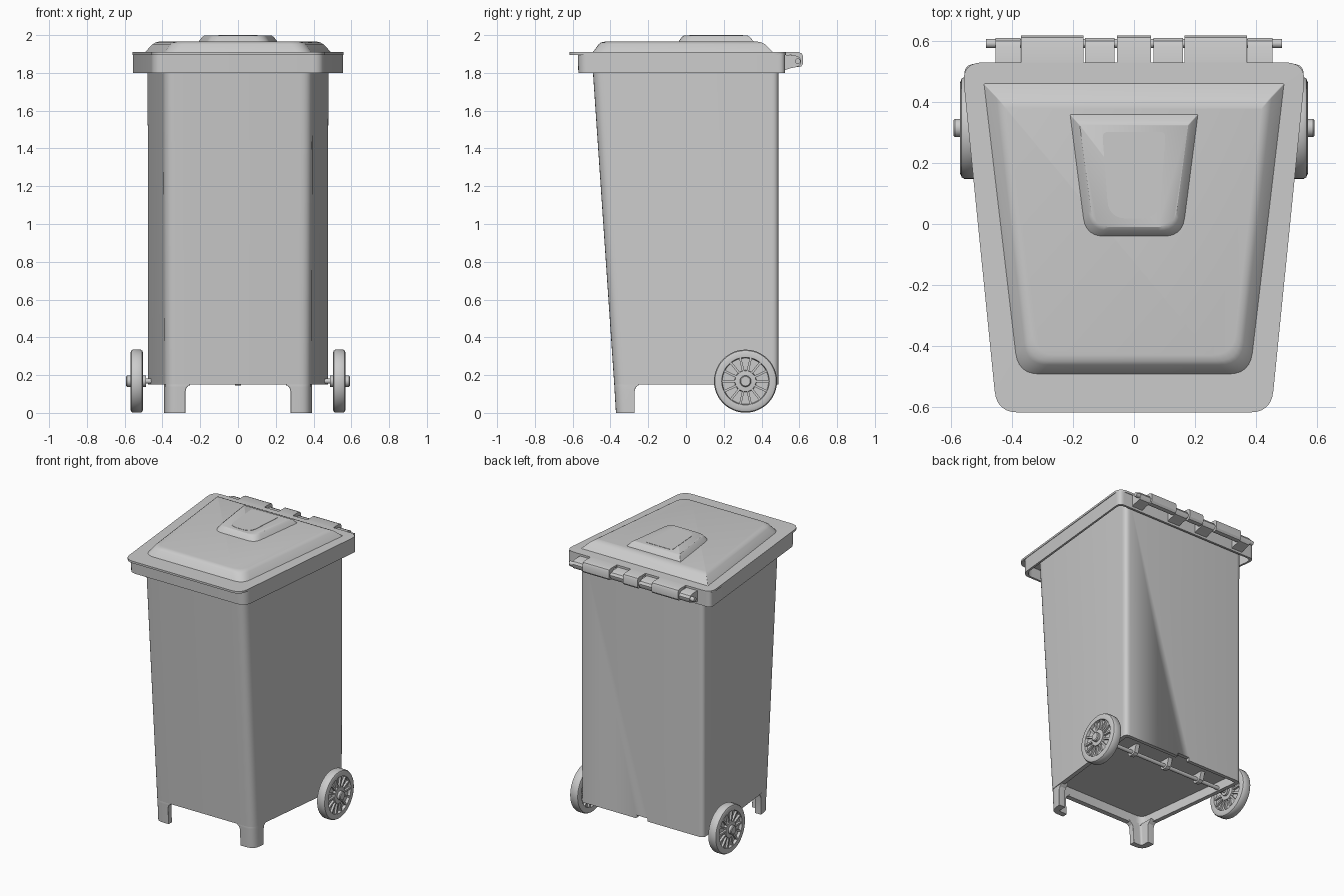
import bpy, bmesh, math
from mathutils import Vector

if "Cube" in bpy.data.objects:
    bpy.data.objects.remove(bpy.data.objects["Cube"])

grey = bpy.data.materials.new("grey_plastic")
grey.diffuse_color = (0.6, 0.6, 0.6, 1)
grey.use_nodes = True
grey.node_tree.nodes["Principled BSDF"].inputs["Base Color"].default_value = grey.diffuse_color


def finish(name, bm, angle=32):
    bmesh.ops.recalc_face_normals(bm, faces=bm.faces[:])
    me = bpy.data.meshes.new(name)
    bm.to_mesh(me)
    bm.free()
    ob = bpy.data.objects.new(name, me)
    bpy.context.collection.objects.link(ob)
    me.materials.append(grey)
    bpy.ops.object.select_all(action='DESELECT')
    ob.select_set(True)
    bpy.context.view_layer.objects.active = ob
    bpy.ops.object.shade_smooth_by_angle(angle=math.radians(angle))
    return ob


def rounded(pts, radii, z, n=6):
    """Polygon with rounded corners at height z."""
    out, k = [], len(pts)
    for i in range(k):
        p, a, b = (Vector(pts[j % k]) for j in (i, i - 1, i + 1))
        s = p + (a - p).normalized() * radii[i]
        e = p + (b - p).normalized() * radii[i]
        for j in range(n + 1):
            t = j / n
            q = s * (1 - t) ** 2 + p * 2 * t * (1 - t) + e * t * t
            out.append((q.x, q.y, z))
    return out


def trap(yf, yb, wf, wb, z, rf=0.06, rb=0.04):
    """Rounded trapezoid: front/back y and half widths."""
    return rounded([(-wf, yf), (wf, yf), (wb, yb), (-wb, yb)], [rf, rf, rb, rb], z)


def loft(name, loops, closed=False, angle=32):
    bm = bmesh.new()
    rows = [[bm.verts.new(c) for c in lp] for lp in loops]
    n = len(rows[0])
    pairs = list(zip(rows, rows[1:])) + ([(rows[-1], rows[0])] if closed else [])
    for a, b in pairs:
        for i in range(n):
            j = (i + 1) % n
            bm.faces.new((a[i], a[j], b[j], b[i]))
    if not closed:
        bm.faces.new(rows[0])
        bm.faces.new(rows[-1])
    return finish(name, bm, angle)


def extrude_x(name, profile, x0, x1):
    return loft(name, [[(x, y, z) for y, z in profile] for x in (x0, x1)])


def lathe_x(name, profile, y, z, seg=48):
    """Revolve (x, radius) points about an axis parallel to x."""
    ang = [2 * math.pi * i / seg for i in range(seg)]
    return loft(name, [[(x, y + r * math.cos(a), z + r * math.sin(a)) for a in ang]
                       for x, r in profile])


def box_profile(y0, y1, z0, z1):
    return [(y0, z0), (y1, z0), (y1, z1), (y0, z1)]


# Tapered body with a recessed floor
body = loft("body", [
    trap(-0.34, 0.46, 0.35, 0.445, 0.21, 0.05, 0.02),
    trap(-0.345, 0.465, 0.355, 0.45, 0.15, 0.05, 0.02),
    trap(-0.38, 0.49, 0.383, 0.48, 0.15),
    trap(-0.498, 0.49, 0.39, 0.482, 1.88)])

# Notch in the lower edge of the back wall
cutter = extrude_x("notch_cutter", box_profile(0.44, 0.52, 0.10, 0.172), -0.045, 0.045)
cutter.hide_render = True
mod = body.modifiers.new("notch", 'BOOLEAN')
mod.operation, mod.object, mod.solver = 'DIFFERENCE', cutter, 'EXACT'
bpy.context.view_layer.objects.active = body
bpy.ops.object.modifier_apply(modifier="notch")
bpy.data.objects.remove(cutter)

# Hollow skirt rim around the top of the body
loft("rim", [
    trap(-0.555, 0.51, 0.438, 0.545, 1.875),
    trap(-0.555, 0.51, 0.438, 0.545, 1.80),
    trap(-0.57, 0.525, 0.452, 0.56, 1.80),
    trap(-0.573, 0.525, 0.452, 0.56, 1.90)])

# Lid: flange and raised panel
loft("lid", [
    trap(-0.618, 0.53, 0.45, 0.565, 1.896, 0.07, 0.07),
    trap(-0.618, 0.53, 0.45, 0.565, 1.91, 0.07, 0.07),
    trap(-0.492, 0.46, 0.38, 0.492, 1.911, 0.07, 0.004),
    trap(-0.462, 0.418, 0.352, 0.452, 1.952, 0.07, 0.004),
    trap(-0.45, 0.40, 0.34, 0.436, 1.961, 0.07, 0.004),
    trap(-0.43, 0.38, 0.325, 0.42, 1.965, 0.07, 0.004)], angle=28)

# Smaller raised block on the lid and its thin inset plate
loft("lid_block", [
    trap(-0.042, 0.362, 0.16, 0.212, 1.962, 0.06, 0.003),
    trap(-0.022, 0.338, 0.143, 0.19, 1.990, 0.06, 0.003),
    trap(-0.010, 0.325, 0.133, 0.178, 1.998, 0.055, 0.003)])
loft("lid_plate", [trap(0.018, 0.302, 0.083, 0.104, z, 0.06, 0.02) for z in (1.995, 2.0)])

# Hinge tabs and rod along the back
lid_tab = [(0.50, 1.896), (0.50, 1.91), (0.595, 1.91), (0.612, 1.904), (0.619, 1.89),
           (0.619, 1.848), (0.61, 1.834), (0.592, 1.83), (0.575, 1.836), (0.568, 1.85),
           (0.568, 1.885), (0.555, 1.896)]
rim_tab = [(0.51, 1.81), (0.51, 1.895), (0.58, 1.892), (0.60, 1.884), (0.61, 1.868),
           (0.608, 1.85), (0.598, 1.836), (0.58, 1.83), (0.55, 1.824)]
for i, (a, b) in enumerate([(-0.37, -0.166), (-0.056, 0.056), (0.166, 0.37)]):
    extrude_x(f"lid_hinge_tab_{i}", lid_tab, a, b)
for i, (a, b) in enumerate([(-0.455, -0.372), (-0.16, -0.064), (0.064, 0.16), (0.372, 0.455)]):
    extrude_x(f"rim_hinge_tab_{i}", rim_tab, a, b)
lathe_x("hinge_rod", [(-0.485, 0.015), (-0.46, 0.015), (0.46, 0.015), (0.485, 0.015)],
        0.592, 1.862, 20)

# Axle with its brackets under the floor
AY, AZ = 0.315, 0.168
lathe_x("axle", [(-0.56, 0.013), (0.56, 0.013)], AY, AZ, 20)
for i, x in enumerate((-0.27, 0.0, 0.27)):
    extrude_x(f"axle_bracket_{i}",
              [(AY - 0.05, 0.22), (AY - 0.03, 0.155), (AY - 0.015, 0.145),
               (AY + 0.015, 0.145), (AY + 0.03, 0.155), (AY + 0.05, 0.22)],
              x - 0.015, x + 0.015)


def foot_loop(s, yf, z, grow=0.0):
    """L-shaped section wrapping a front corner."""
    xo, xi, ye, t = 0.381, 0.278 - grow, -0.272 + grow, 0.038
    pts = [(xo, yf), (xo + 0.011, ye), (xo - t, ye), (xo - t, yf + t), (xi, yf + t), (xi, yf)]
    return rounded([(s * x, y) for x, y in pts], [0.058, 0.004, 0.004, 0.015, 0.004, 0.004], z)


for s, side in ((-1, "left"), (1, "right")):
    # Front feet flaring into the body
    loft(f"{side}_foot", [foot_loop(s, -0.371, 0), foot_loop(s, -0.378, 0.115),
                          foot_loop(s, -0.379, 0.135, 0.006), foot_loop(s, -0.380, 0.15, 0.024),
                          foot_loop(s, -0.378, 0.16, 0.03)])
    # Wheel: rounded tyre, recessed web on both sides, hub cap
    prof = [(0.488, 0.02), (0.488, 0.03), (0.502, 0.03), (0.504, 0.055), (0.522, 0.058),
            (0.522, 0.122), (0.504, 0.126), (0.502, 0.15), (0.507, 0.162), (0.516, 0.167),
            (0.556, 0.167), (0.565, 0.162), (0.570, 0.15), (0.568, 0.126), (0.550, 0.122),
            (0.550, 0.058), (0.568, 0.055), (0.570, 0.03), (0.587, 0.03), (0.592, 0.025)]
    lathe_x(f"{side}_wheel", [(s * x, r) for x, r in prof], AY, AZ)
    # Radial spokes across the web
    bm = bmesh.new()
    for k in range(14):
        a = 2 * math.pi * k / 14
        u, v = Vector((0, math.cos(a), math.sin(a))), Vector((0, -math.sin(a), math.cos(a)))
        c = Vector((s * 0.536, AY, AZ)) + u * 0.09
        cube = bmesh.ops.create_cube(bm, size=1)["verts"]
        for vert in cube:
            p = vert.co.copy()
            vert.co = c + Vector((p.x * 0.058, 0, 0)) + u * p.y * 0.074 + v * p.z * 0.012
    finish(f"{side}_wheel_spokes", bm)
